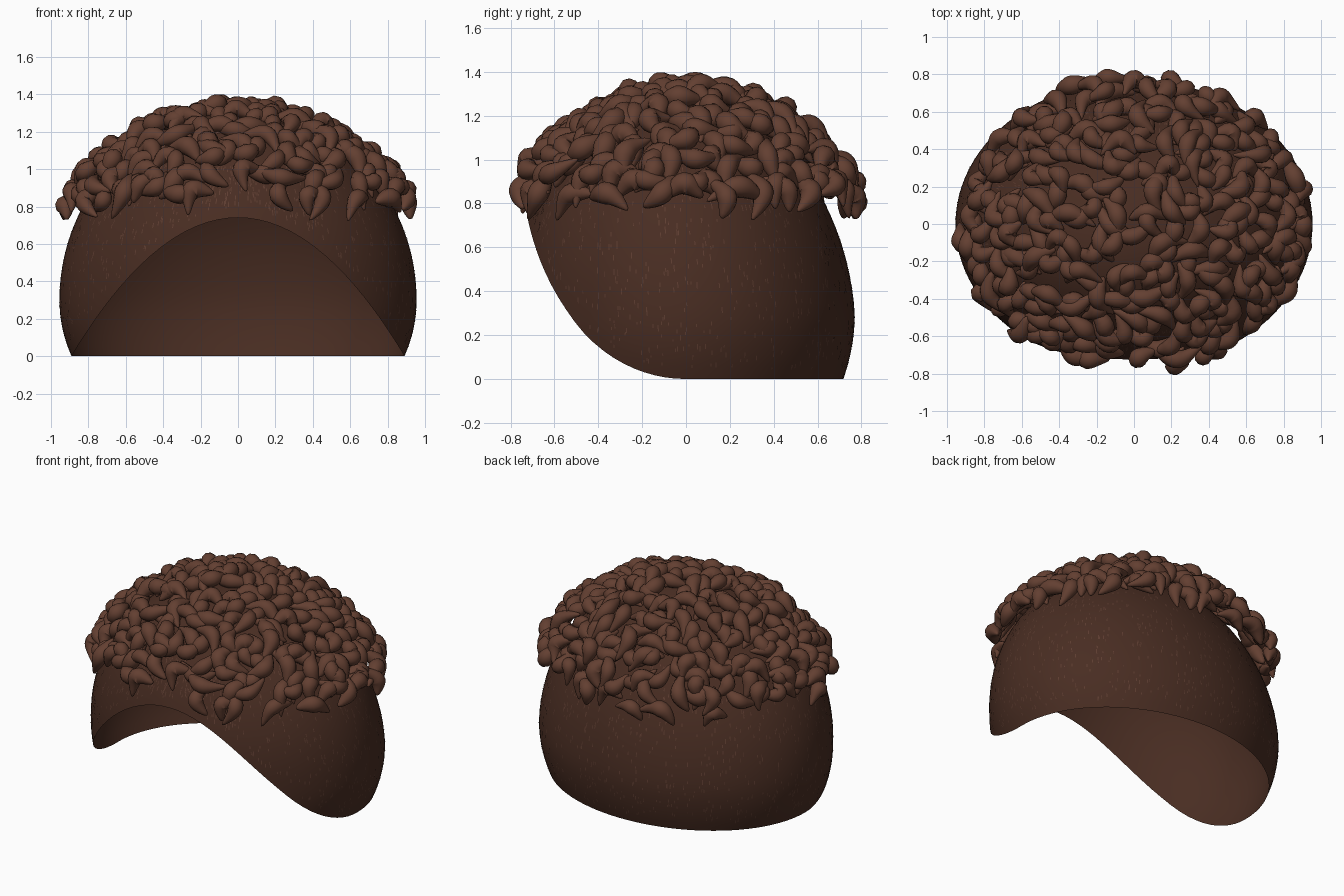
import bpy, bmesh, math, random
from mathutils import Vector

if "Cube" in bpy.data.objects:
    bpy.data.objects.remove(bpy.data.objects["Cube"])

random.seed(11)


def material(name, rgb):
    m = bpy.data.materials.new(name)
    m.diffuse_color = (*rgb, 1)
    m.use_nodes = True
    m.node_tree.nodes["Principled BSDF"].inputs["Base Color"].default_value = m.diffuse_color
    return m


def finish(bm, name, mat, smooth=True):
    me = bpy.data.meshes.new(name)
    bm.to_mesh(me)
    bm.free()
    me.materials.append(mat)
    for p in me.polygons:
        p.use_smooth = smooth
    ob = bpy.data.objects.new(name, me)
    bpy.context.collection.objects.link(ob)
    return ob


# Scalp shape: egg with its widest ring at z = 0.3, leaning slightly forward
def scalp(a, phi, off=0.0):
    s, r = math.sin(phi), math.cos(phi)
    z = 0.3 + (1.01 + off if s > 0 else 0.83) * s
    return Vector(((0.955 + off) * r * math.sin(a),
                   -(0.77 + off) * r * math.cos(a) - 0.07 * max(0, z - 0.3), z))


# Lower rim: flat at the back, arched over the forehead at the front
def rim(a):
    lo, hi = math.asin(-0.3 / 0.83), 0.6
    if math.cos(a) <= 0:
        return lo
    for _ in range(30):
        mid = (lo + hi) / 2
        p = scalp(a, mid)
        if p.z < 0.74 * (1 - (p.x / 0.89) ** 2):
            lo = mid
        else:
            hi = mid
    return lo


# Scalp cap, an open shell
SEG, ROWS = 96, 28
bm = bmesh.new()
grid = []
for i in range(SEG):
    a = math.tau * i / SEG
    e = rim(a)
    grid.append([bm.verts.new(scalp(a, e + (math.pi / 2 - e) * j / ROWS)) for j in range(ROWS)])
top = bm.verts.new(scalp(0, math.pi / 2))
for i in range(SEG):
    g, h = grid[i], grid[(i + 1) % SEG]
    for j in range(ROWS - 1):
        bm.faces.new((g[j], h[j], h[j + 1], g[j + 1]))
    bm.faces.new((g[-1], h[-1], top))
finish(bm, "scalp_cap", material("scalp_brown", (0.066, 0.026, 0.016)))

# Short stubble flecks on the scalp
bm = bmesh.new()
for _ in range(1500):
    a = random.uniform(0, math.tau)
    e = rim(a)
    phi = random.uniform(e + 0.06, 0.8)
    w, h = 0.003, random.uniform(0.006, 0.016)
    corners = [(-w, -h), (w, -h), (w, h), (-w, h)]
    bm.faces.new([bm.verts.new(scalp(a + u, phi + v, 0.002)) for u, v in corners])
finish(bm, "stubble", material("stubble_brown", (0.11, 0.046, 0.03)), False)

# Dome on which the curls lie
CENTRE = Vector((0, 0, 0.5))
DOME = Vector((1.02, 0.885, 0.865))


def on_dome(p, depth):
    d = p - CENTRE
    k = math.sqrt(sum((d[i] / DOME[i]) ** 2 for i in range(3)))
    q = d / k
    n = Vector([q[i] / DOME[i] ** 2 for i in range(3)]).normalized()
    return CENTRE + q - n * depth, n


# One curl: a plump hooked tube, full at the start and tapered at the tip
def curl(bm, base, normal, turn, length, bend, depth, size):
    u = normal.orthogonal().normalized()
    v = normal.cross(u)

    def direction(t):
        return u * math.cos(t) + v * math.sin(t)

    arm1 = base + direction(turn) * length * 0.85
    arm2 = base + direction(turn + bend) * length
    # keep the lowest tips level with the hairline
    arm1.z, arm2.z = max(arm1.z, 0.75), max(arm2.z, 0.75)
    steps, sides = 14, 10
    pts = []
    for k in range(steps + 1):
        t = (1 - math.cos(math.pi * k / steps)) / 2
        w = 2.4 * 2 * t * (1 - t)          # weighted towards the bend
        total = (1 - t) ** 2 + w + t * t
        p = (arm1 * (1 - t) ** 2 + base * w + arm2 * t * t) / total
        pts.append((*on_dome(p, depth + 0.03 * (2 * t - 1) ** 2), t))
    rings = []
    for k in range(1, steps):
        p, n, t = pts[k]
        tan = (pts[k + 1][0] - pts[k - 1][0]).normalized()
        side = tan.cross(n).normalized()
        up = side.cross(tan)
        r = size * math.sin(math.pi * t) ** 0.5 * (1.15 - 0.3 * t)
        rings.append([bm.verts.new(p + side * r * math.cos(math.tau * s / sides)
                                   + up * r * math.sin(math.tau * s / sides)) for s in range(sides)])
    ends = bm.verts.new(pts[0][0]), bm.verts.new(pts[-1][0])
    for s in range(sides):
        n = (s + 1) % sides
        for f, g in zip(rings, rings[1:]):
            bm.faces.new((f[s], f[n], g[n], g[s]))
        bm.faces.new((ends[0], rings[0][n], rings[0][s]))
        bm.faces.new((ends[1], rings[-1][s], rings[-1][n]))


# Curls spread evenly over the dome, with a higher ragged hairline in front
bm = bmesh.new()
COUNT = 900
for i in range(COUNT):
    s = 1 - 2 * (i + 0.5) / COUNT
    a = i * 2.399963 + random.uniform(-0.04, 0.04)
    r = math.sqrt(1 - s * s)
    p = CENTRE + Vector((DOME.x * r * math.cos(a), DOME.y * r * math.sin(a), DOME.z * s))
    low = 0.82 + random.uniform(-0.01, 0.03)
    if p.y < -0.4:
        low = 0.96 if abs(p.x) < 0.18 else 0.85
    if p.z < low:
        continue
    base, n = on_dome(p, 0)
    curl(bm, base, n, random.uniform(0, math.tau), random.uniform(0.14, 0.185),
         random.choice((-1, 1)) * random.uniform(1.1, 2.3),
         random.uniform(0.0, 0.05), random.uniform(0.045, 0.053))
bmesh.ops.recalc_face_normals(bm, faces=bm.faces)
finish(bm, "curls", material("curl_brown", (0.125, 0.05, 0.031)))
